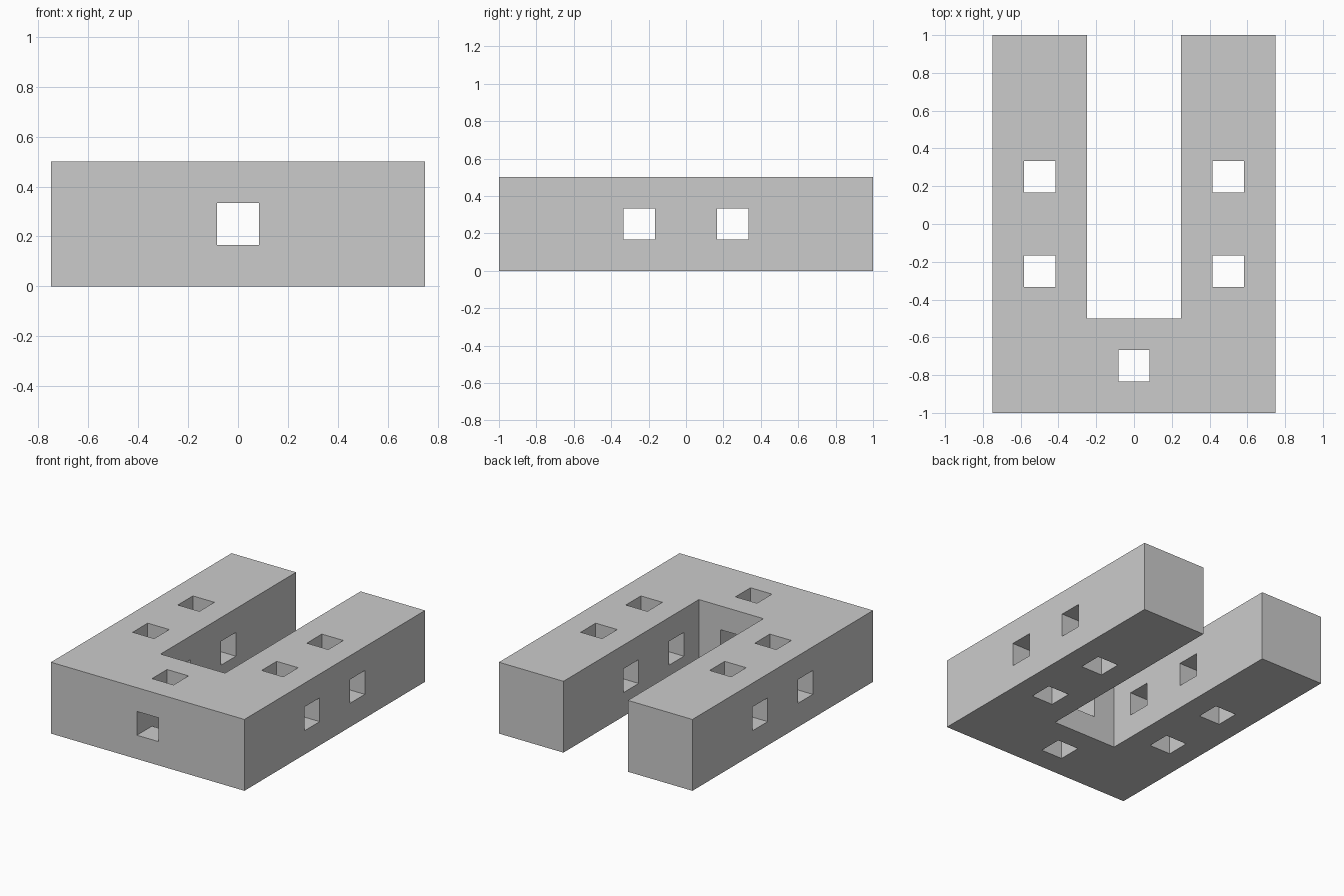
import bpy, bmesh

if "Cube" in bpy.data.objects:
    bpy.data.objects.remove(bpy.data.objects["Cube"])

H = 0.5          # block height
S = 1 / 6        # hole width


def make_object(name, bm):
    bmesh.ops.recalc_face_normals(bm, faces=bm.faces[:])
    mesh = bpy.data.meshes.new(name)
    bm.to_mesh(mesh)
    bm.free()
    obj = bpy.data.objects.new(name, mesh)
    bpy.context.collection.objects.link(obj)
    return obj


def cut_hole(target, center, size):
    """Punch one square hole through the target."""
    bm = bmesh.new()
    bmesh.ops.create_cube(bm, size=1)
    bmesh.ops.scale(bm, vec=size, verts=bm.verts)
    bmesh.ops.translate(bm, vec=center, verts=bm.verts)
    cutter = make_object("hole_cutter", bm)
    cutter.hide_render = True
    mod = target.modifiers.new("hole", 'BOOLEAN')
    mod.operation = 'DIFFERENCE'
    mod.solver = 'EXACT'
    mod.object = cutter
    bpy.context.view_layer.objects.active = target
    bpy.ops.object.modifier_apply(modifier=mod.name)
    bpy.data.objects.remove(cutter)


# U-shaped block extruded from its plan outline
outline = [(-0.75, -1), (0.75, -1), (0.75, 1), (0.25, 1),
           (0.25, -0.5), (-0.25, -0.5), (-0.25, 1), (-0.75, 1)]
bm = bmesh.new()
face = bm.faces.new([bm.verts.new((x, y, 0)) for x, y in outline])
top = bmesh.ops.extrude_face_region(bm, geom=[face], use_keep_orig=True)
bmesh.ops.translate(bm, vec=(0, 0, H),
                    verts=[v for v in top["geom"] if isinstance(v, bmesh.types.BMVert)])
block = make_object("u_block", bm)

# Arm holes: sideways through both arms, and vertical in each arm
for y in (-0.25, 0.25):
    cut_hole(block, (0, y, H / 2), (2, S, S))
    for x in (-0.5, 0.5):
        cut_hole(block, (x, y, H / 2), (S, S, 1))

# Bridge holes: front to back, and vertical
cut_hole(block, (0, -0.75, H / 2), (S, 0.8, S))
cut_hole(block, (0, -0.75, H / 2), (S, S, 1))
